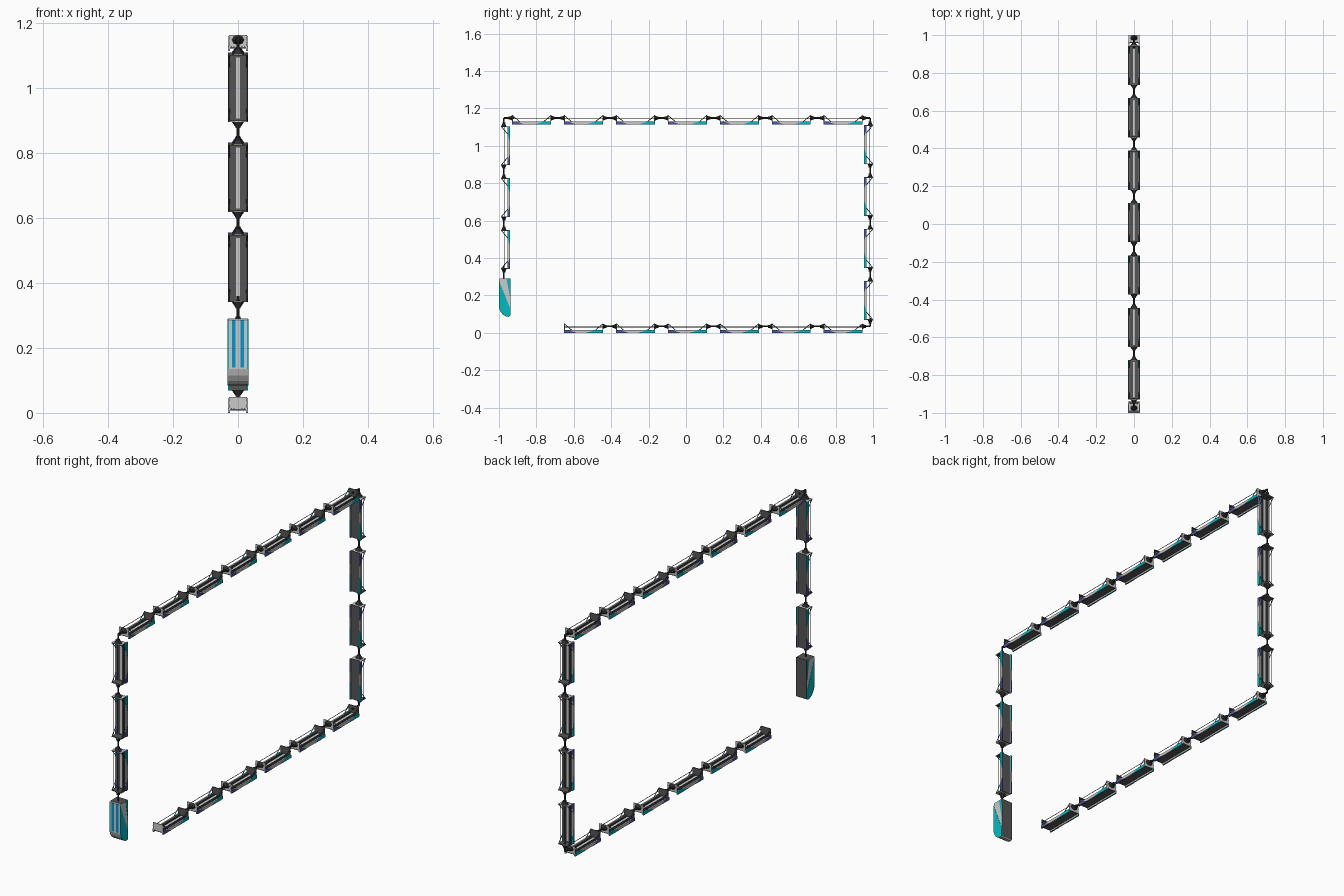
import bpy, bmesh
from mathutils import Vector, Matrix

if "Cube" in bpy.data.objects:
    bpy.data.objects.remove(bpy.data.objects["Cube"])


def material(name, col):
    m = bpy.data.materials.new(name)
    m.diffuse_color = (*col, 1)
    m.use_nodes = True
    m.node_tree.nodes["Principled BSDF"].inputs["Base Color"].default_value = m.diffuse_color
    return m


TEAL = material("teal", (0.0, 0.5, 0.55))
NAVY = material("navy", (0.08, 0.1, 0.35))
BLUE = material("blue", (0.0, 0.3, 0.65))
DARK = material("dark_grey", (0.09, 0.09, 0.09))
BLACK = material("black", (0.03, 0.03, 0.03))


def box(bm, x0, x1, s0, s1, h0, h1):
    c = Vector(((x0 + x1) / 2, (s0 + s1) / 2, (h0 + h1) / 2))
    bmesh.ops.create_cube(bm, size=1, matrix=Matrix.Translation(c) @ Matrix.Diagonal((abs(x1 - x0), abs(s1 - s0), abs(h1 - h0), 1)))


def beam(bm, p, q, r1, r2=None, sides=4, squash=1.0):
    p, q = Vector(p), Vector(q)
    d = q - p
    m = Matrix.Translation((p + q) / 2) @ d.to_track_quat('Z', 'Y').to_matrix().to_4x4()
    m = m @ Matrix.Diagonal((1, squash, 1, 1))
    bmesh.ops.create_cone(bm, cap_ends=True, segments=sides, radius1=r1,
                          radius2=r1 if r2 is None else r2, depth=d.length, matrix=m)


def prism(bm, pts, x0, x1):
    a = [bm.verts.new((x0, s, h)) for s, h in pts]
    b = [bm.verts.new((x1, s, h)) for s, h in pts]
    n = len(pts)
    bm.faces.new(a)
    bm.faces.new(b[::-1])
    for i in range(n):
        bm.faces.new((a[i], b[i], b[(i + 1) % n], a[(i + 1) % n]))
    bmesh.ops.recalc_face_normals(bm, faces=bm.faces)


def finish(bm, name, mat=None):
    me = bpy.data.meshes.new(name)
    bm.to_mesh(me)
    bm.free()
    if mat:
        me.materials.append(mat)
    return me


def place(me, mw=Matrix()):
    ob = bpy.data.objects.new(me.name, me)
    bpy.context.collection.objects.link(ob)
    ob.matrix_world = mw


def frame(pos, d, up):
    m = Matrix.Identity(4)
    for i, v in enumerate((Vector((1, 0, 0)), Vector(d), Vector(up), Vector(pos))):
        m.col[i].xyz = v
    return m


L, HC = 0.104, 0.034      # half length of a car, coupling height
parts = []

# dark wagon deck with long ribs
bm = bmesh.new()
box(bm, -0.024, 0.024, -L, L, 0.008, 0.012)
for x in (-0.02, -0.012, 0.012, 0.02):
    box(bm, x - 0.0015, x + 0.0015, -L, L, 0.012, 0.015)
parts.append(finish(bm, "wagon_deck", DARK))

# lighter strip along the deck centre
bm = bmesh.new()
box(bm, -0.006, 0.006, -L + 0.01, L - 0.01, 0.011, 0.0135)
parts.append(finish(bm, "wagon_deck_centre_strip"))

# end plates: grey faces on a dark inner plate
bm, bk = bmesh.new(), bmesh.new()
for e in (-1, 1):
    box(bm, -0.028, 0.028, e * (L - 0.002), e * L, 0.010, 0.049)
    box(bk, -0.028, 0.028, e * (L - 0.004), e * (L - 0.002), 0.010, 0.049)
    for x in (-0.027, 0.027):
        beam(bk, (x, e * (L - 0.003), 0.046), (x, e * 0.062, 0.013), 0.002)
for x in (-0.0285, 0.0285):
    beam(bk, (x, -L, 0.031), (x, L, 0.031), 0.0018)
parts.append(finish(bm, "wagon_end_plates"))
parts.append(finish(bk, "wagon_braces_and_rails", DARK))

# grey sills with a coloured wedge at each end
bm, bt, bn = bmesh.new(), bmesh.new(), bmesh.new()
for x in (-1, 1):
    box(bm, x * 0.024, x * 0.031, -L, L, 0.0005, 0.0147)
    prism(bt, [(L, 0), (L, 0.015), (0.065, 0.015), (0.015, 0)], x * 0.0245, x * 0.0315)
    prism(bn, [(-L, 0), (-L, 0.015), (-0.08, 0.015), (-0.04, 0)], x * 0.0245, x * 0.0315)
parts.append(finish(bm, "wagon_sills"))
parts.append(finish(bt, "sill_teal_wedges", TEAL))
parts.append(finish(bn, "sill_navy_wedges", NAVY))

# tapered coupling flange
bm = bmesh.new()
beam(bm, (0, L, HC), (0, L + 0.02, HC), 0.019, 0.005, 8, 0.75)
beam(bm, (0, L + 0.014, HC), (0, L + 0.019, HC), 0.008, None, 8)
flange = finish(bm, "coupling_flange", BLACK)
FLIP = Matrix.Diagonal((-1, -1, 1, 1))

# train layout: left column, top row, right column, bottom row
STEP = 0.2775
YL, ZT, YR = -0.94, 1.114, 0.951
left = [frame((0, YL, 0.445 + STEP * i), (0, 0, 1), (0, -1, 0)) for i in range(3)]
top = [frame((0, -0.825 + STEP * i, ZT), (0, 1, 0), (0, 0, 1)) for i in range(7)]
right = [frame((0, YR, 1.006 - STEP * i), (0, 0, -1), (0, 1, 0)) for i in range(4)]
bottom = [frame((0, 0.84 - STEP * i, 0), (0, 1, 0), (0, 0, 1)) for i in range(6)]
for group in (left, top, right, bottom):
    for m in group:
        for me in parts:
            place(me, m)
        place(flange, m)
        if m is not bottom[-1]:
            place(flange, m @ FLIP)

# coupling rods between neighbours
bm = bmesh.new()
for group in (left, top, right, bottom):
    for a, b in zip(group, group[1:]):
        p, q = a @ Vector((0, 0, HC)), b @ Vector((0, 0, HC))
        u = (q - p).normalized() * L
        beam(bm, p + u, q - u, 0.0045, None, 8)
yl, zt, yr = YL - HC, ZT + HC, YR + HC
for pts in (((yl, 0.28), (yl, 0.36)),
            ((yl, 1.10), (yl, zt)), ((yl, zt), (-0.92, zt)),
            ((0.93, zt), (yr, zt)), ((yr, zt), (yr, 1.10)),
            ((yr, 0.08), (yr, HC)), ((yr, HC), (0.93, HC))):
    beam(bm, (0, *pts[0]), (0, *pts[1]), 0.0045, None, 8)
place(finish(bm, "coupling_rods", BLACK))

# leading car with rounded nose
lead = frame((0, YL, 0.19), (0, 0, 1), (0, -1, 0))
NOSE = [(-0.055, 0.06), (-0.075, 0.053), (-0.092, 0.04), (-0.102, 0.024), (-0.105, 0.008), (-0.1, 0)]
bm = bmesh.new()
prism(bm, [(0.1, 0.001), (0.1, 0.057), (0.096, 0.06)] + NOSE, -0.031, 0.031)
place(finish(bm, "lead_car_body"), lead)

# dark underside and back plate
bm = bmesh.new()
box(bm, -0.03, 0.03, -0.098, 0.1, -0.001, 0.001)
box(bm, -0.03, 0.03, 0.1, 0.101, 0.0, 0.056)
place(finish(bm, "lead_car_underside", DARK), lead)

# teal side panels either side of a diagonal grey band
bm = bmesh.new()
for x in (-1, 1):
    prism(bm, [(0.09, 0.0603)] + NOSE + [(-0.06, 0.0)], x * 0.027, x * 0.032)
    prism(bm, [(0.0995, 0.001), (0.0995, 0.02), (0.0, 0.001)], x * 0.027, x * 0.032)
place(finish(bm, "lead_car_side_panels", TEAL), lead)

# blue roof stripes
bm = bmesh.new()
for x in (-1, 1):
    box(bm, x * 0.007, x * 0.019, -0.05, 0.096, 0.058, 0.0608)
place(finish(bm, "lead_car_stripes", BLUE), lead)
